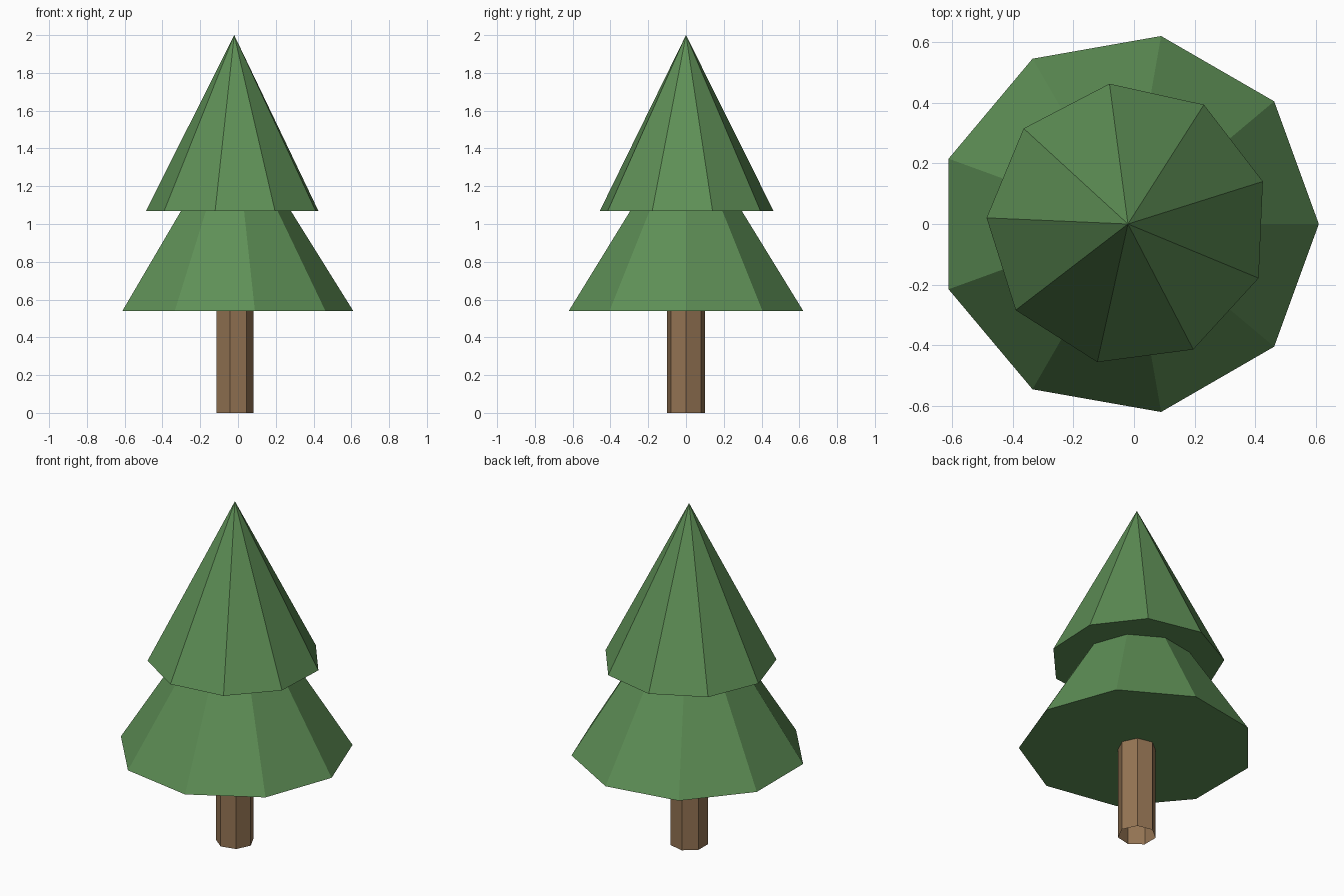
import bpy
import math

cube = bpy.data.objects.get("Cube")
if cube:
    bpy.data.objects.remove(cube, do_unlink=True)

AXIS_X = -0.02  # the odd-sided foliage puts the axis just off centre


def make_material(name, color):
    mat = bpy.data.materials.new(name)
    mat.use_nodes = True
    mat.diffuse_color = color
    mat.node_tree.nodes["Principled BSDF"].inputs["Base Color"].default_value = color
    return mat


def make_part(name, sides, r_bottom, r_top, z_bottom, z_top, turn, mat, fill="NGON"):
    """Flat-shaded upright cone or tube between two heights."""
    bpy.ops.mesh.primitive_cone_add(
        vertices=sides, radius1=r_bottom, radius2=r_top,
        depth=z_top - z_bottom, end_fill_type=fill,
        location=(AXIS_X, 0, (z_bottom + z_top) / 2),
        # the primitive starts its ring at +y, so turn it back to +x
        rotation=(0, 0, math.radians(turn - 90)))
    obj = bpy.context.object
    obj.name = obj.data.name = name
    obj.data.materials.append(mat)
    return obj


leaf_green = make_material("leaf green", (0.112, 0.275, 0.093, 1))
bark_brown = make_material("bark brown", (0.296, 0.174, 0.087, 1))

# Trunk: open seven-sided tube
make_part("trunk", 7, 0.103, 0.103, 0, 0.54, 0, bark_brown, fill="NOTHING")

# Foliage: two nine-sided cones, the upper one twisted
make_part("lower_foliage", 9, 0.63, 0, 0.54, 1.55, 0, leaf_green)
make_part("upper_foliage", 9, 0.467, 0, 1.07, 2, 17.5, leaf_green)
